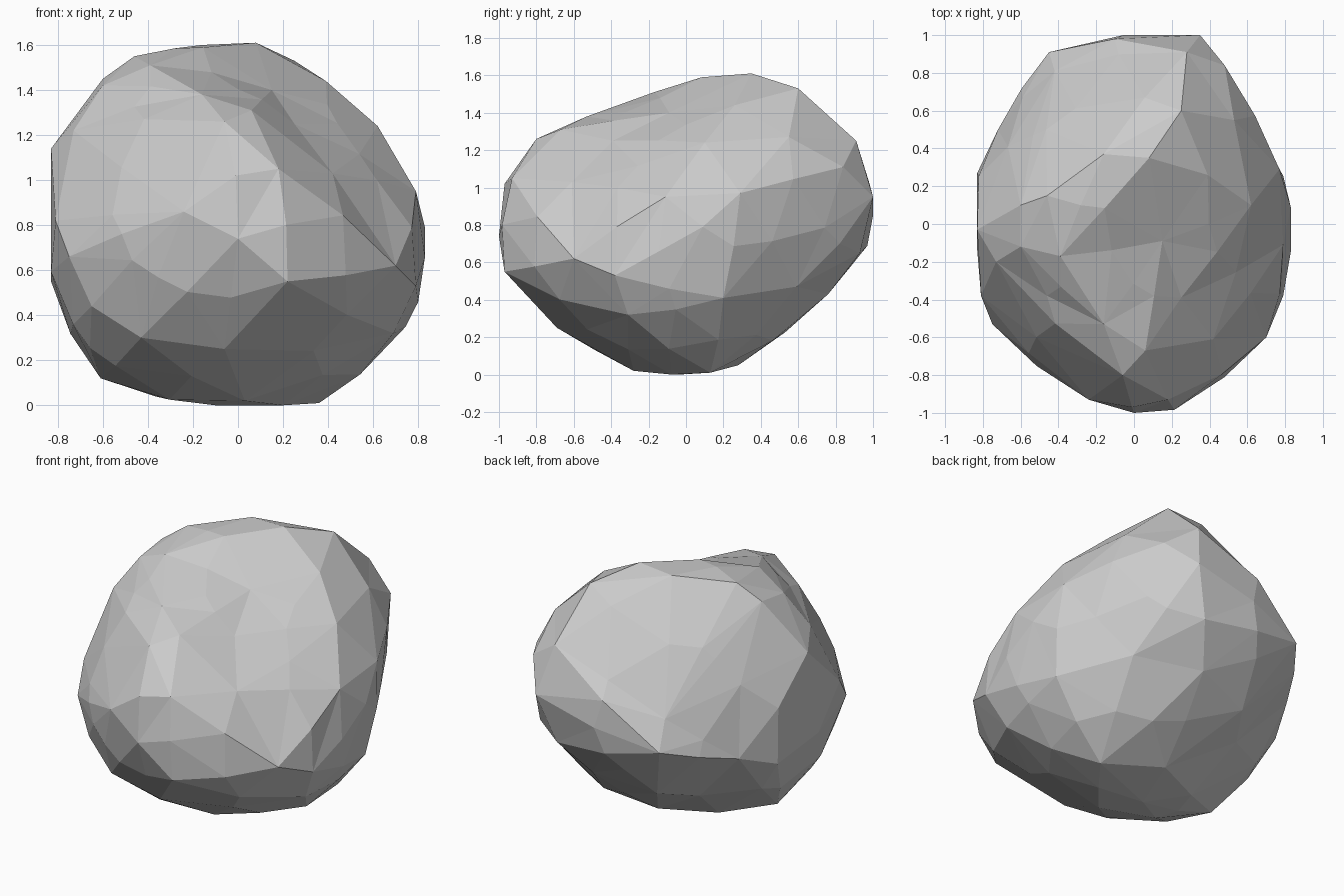
import bpy, bmesh
from mathutils import Vector

if "Cube" in bpy.data.objects:
    bpy.data.objects.remove(bpy.data.objects["Cube"])

# Key corners of the faceted boulder, from crown down to base
CORNERS = [
    # crown and its shallow hollow
    (.08, .35, 1.61), (-.16, .37, 1.60), (-.46, .15, 1.55), (.25, .60, 1.53),
    (-.39, -.17, 1.51), (-.60, .10, 1.45), (.39, .26, 1.44), (-.60, -.12, 1.42),
    (.15, -.09, 1.40), (-.16, -.53, 1.38), (.06, -.67, 1.31), (-.06, -.80, 1.26),
    (.25, -.39, 1.25), (.62, .10, 1.24), (.28, .91, 1.25), (.53, .55, 1.27),
    # upper sides
    (-.73, -.20, 1.22), (-.83, -.03, 1.14), (.48, .84, 1.11), (.18, -.93, 1.05),
    (-.01, -.97, 1.02), (.42, -.61, 1.03), (-.42, .81, .93), (.77, .29, .97),
    (.35, 1.0, .95), (.79, -.11, .95),
    # widest band
    (-.24, -.93, .86), (-.45, .91, .76), (-.81, -.38, .82), (.83, .09, .79),
    (-.72, .50, .64), (0, -1.0, .74), (-.75, -.53, .66), (.25, .93, .65),
    (.70, -.60, .62), (.22, -.97, .55), (-.83, .27, .55), (.79, -.38, .53),
    # lower sides
    (.50, .59, .47), (-.65, -.56, .44), (.12, .76, .43), (.75, .20, .41),
    (.69, -.31, .32), (-.43, -.65, .30), (-.06, -.69, .25),
    # base
    (-.61, -.04, .12), (0, .28, .05), (.03, -.28, .02), (.36, .13, .01),
    (-.10, -.04, 0),
]
CENTRE = Vector((0, 0, .8))
LONG_EDGE = 0.5
LIMIT = (.83, 1.0)

# Skin the corners on a softened sphere, then move them back so the hollow survives
bm = bmesh.new()
target = {}
for c in CORNERS:
    d = Vector(c) - CENTRE
    v = bm.verts.new(d.normalized() * d.length ** 0.4)
    target[v] = Vector(c)
bmesh.ops.convex_hull(bm, input=list(bm.verts))
for v in list(bm.verts):
    if v.link_faces:
        v.co = target[v]
    else:
        bm.verts.remove(v)
bmesh.ops.recalc_face_normals(bm, faces=list(bm.faces))
bm.normal_update()

# Break long edges with a corner that follows the curvature of the stone
jobs = []
for e in bm.edges:
    if e.calc_length() > LONG_EDGE:
        a, b = e.verts
        bulge = (b.normal - a.normal).dot(b.co - a.co) / 8
        co = (a.co + b.co) / 2 + (a.normal + b.normal).normalized() * bulge * 0.7
        co.x = max(-LIMIT[0], min(LIMIT[0], co.x))
        co.y = max(-LIMIT[1], min(LIMIT[1], co.y))
        co.z = max(0, co.z)
        jobs.append((e, a, co))
for e, a, co in jobs:
    bmesh.utils.edge_split(e, a, 0.5)[1].co = co
bm.normal_update()
bmesh.ops.triangulate(bm, faces=list(bm.faces))

# Boulder object, flat shaded
mesh = bpy.data.meshes.new("boulder")
bm.to_mesh(mesh)
bm.free()
boulder = bpy.data.objects.new("boulder", mesh)
bpy.context.collection.objects.link(boulder)
